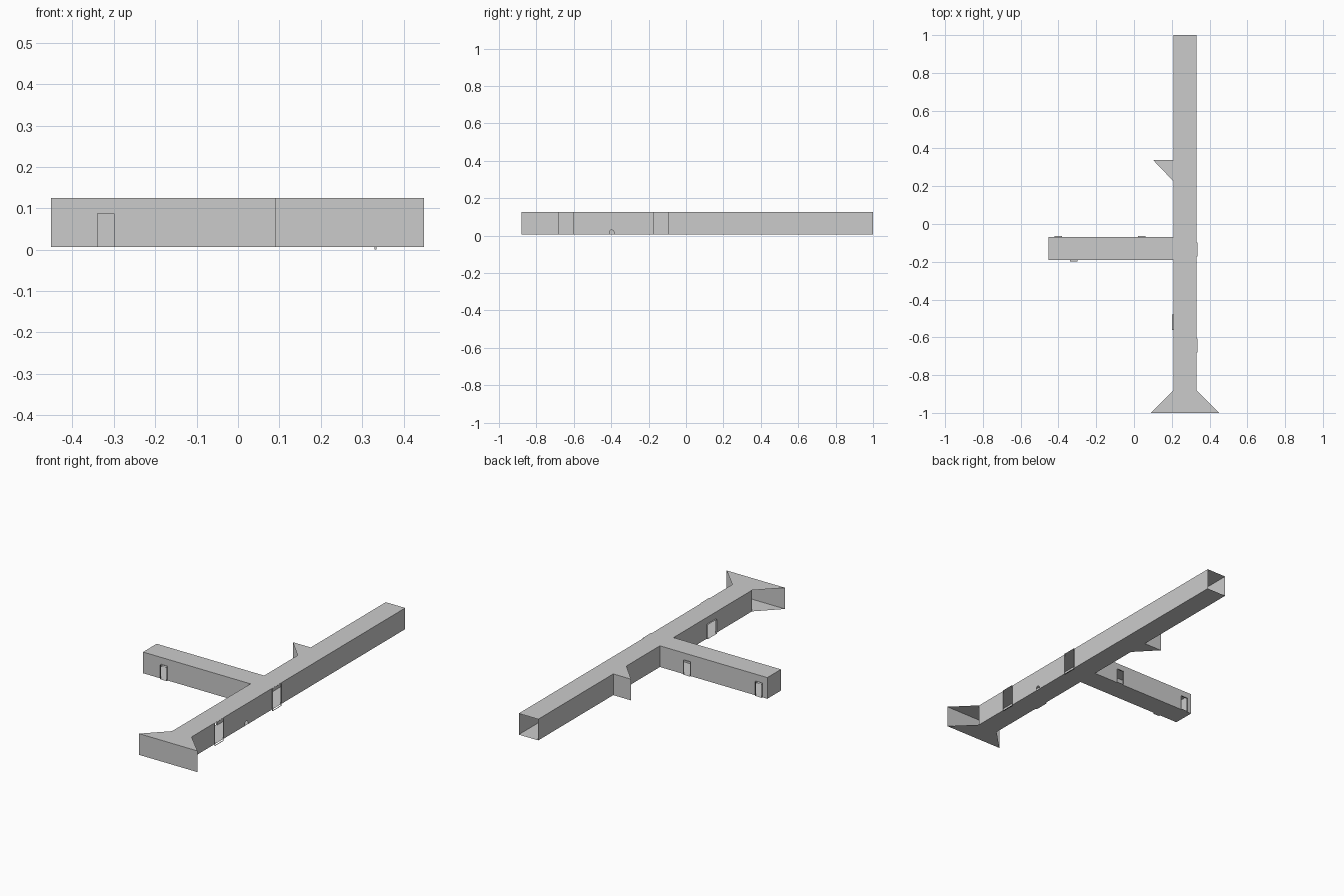
import bpy
import math
from mathutils import Vector

if "Cube" in bpy.data.objects:
    bpy.data.objects.remove(bpy.data.objects["Cube"])

FLOOR, CEIL = 0.007, 0.125


def make(name, verts, faces):
    mesh = bpy.data.meshes.new(name)
    mesh.from_pydata(verts, [], faces)
    mesh.update()
    obj = bpy.data.objects.new(name, mesh)
    bpy.context.collection.objects.link(obj)
    return obj


def square(width, top, bottom=FLOOR):
    h = width / 2
    return [(-h, bottom), (-h, top), (h, top), (h, bottom)]


def arch(width, top):
    r = width / 2
    pts = [(-r, FLOOR)]
    for i in range(9):
        a = math.pi * (1 - i / 8)
        pts.append((r * math.cos(a), top - r + r * math.sin(a)))
    return pts + [(r, FLOOR)]


def wall(name, a, b, openings=()):
    """Upright sheet from a to b (outside on the right), with notched openings.
    Each opening: centre distance along the wall, profile, sleeve depth."""
    a, b = Vector((*a, 0)), Vector((*b, 0))
    d = (b - a).normalized()
    out = Vector((d.y, -d.x, 0))

    def at(s, z, off=0.0):
        return a + d * s + out * off + Vector((0, 0, z))

    length = (b - a).length
    line = [(0, FLOOR)]
    for i, (s, prof, depth) in enumerate(sorted(openings, key=lambda o: o[0])):
        line += [(s + u, max(z, FLOOR)) for u, z in prof]
        # thin frame standing out around the opening
        if depth:
            n = len(prof)
            v = [at(s + u, z) for u, z in prof] + [at(s + u, z, depth) for u, z in prof]
            f = [(k, (k + 1) % n, (k + 1) % n + n, k + n) for k in range(n)]
            make(f"{name}_door_frame_{i}", v, f)
    line += [(length, FLOOR), (length, CEIL), (0, CEIL)]
    make(name, [at(s, z) for s, z in line], [tuple(range(len(line)))])


# corridor plan, counter-clockwise
plan = [(0.09, -1), (0.45, -1), (0.33, -0.88), (0.33, 1), (0.21, 1),
        (0.21, 0.34), (0.10, 0.34), (0.21, 0.225), (0.21, -0.07),
        (-0.452, -0.07), (-0.452, -0.19), (0.21, -0.19), (0.21, -0.88)]
n = len(plan)
make("floor", [(x, y, FLOOR) for x, y in plan], [tuple(reversed(range(n)))])
make("ceiling", [(x, y, CEIL) for x, y in plan], [tuple(range(n))])

# openings
small_door = square(0.04, 0.087)
wide_door = square(0.08, 0.087)
tall_door = square(0.075, 0.1245, 0.0)
small_hole = arch(0.025, 0.03)

# walls by plan edge; the diagonals and the back end stay open
walls = {
    0: ("front_wall", []),
    2: ("right_wall", [(0.2375, tall_door, 0.005), (0.4825, small_hole, 0),
                       (0.745, tall_door, 0.005)]),
    4: ("left_back_wall", []),
    5: ("alcove_wall", []),
    7: ("left_middle_wall", []),
    8: ("branch_back_wall", [(0.17, small_door, 0.007), (0.612, small_door, 0.007)]),
    9: ("branch_end_wall", []),
    10: ("branch_front_wall", [(0.132, small_door, 0.009)]),
    11: ("left_front_wall", [(0.33, wide_door, 0.008)]),
}
for i, (name, openings) in walls.items():
    wall(name, plan[i], plan[(i + 1) % n], openings)
